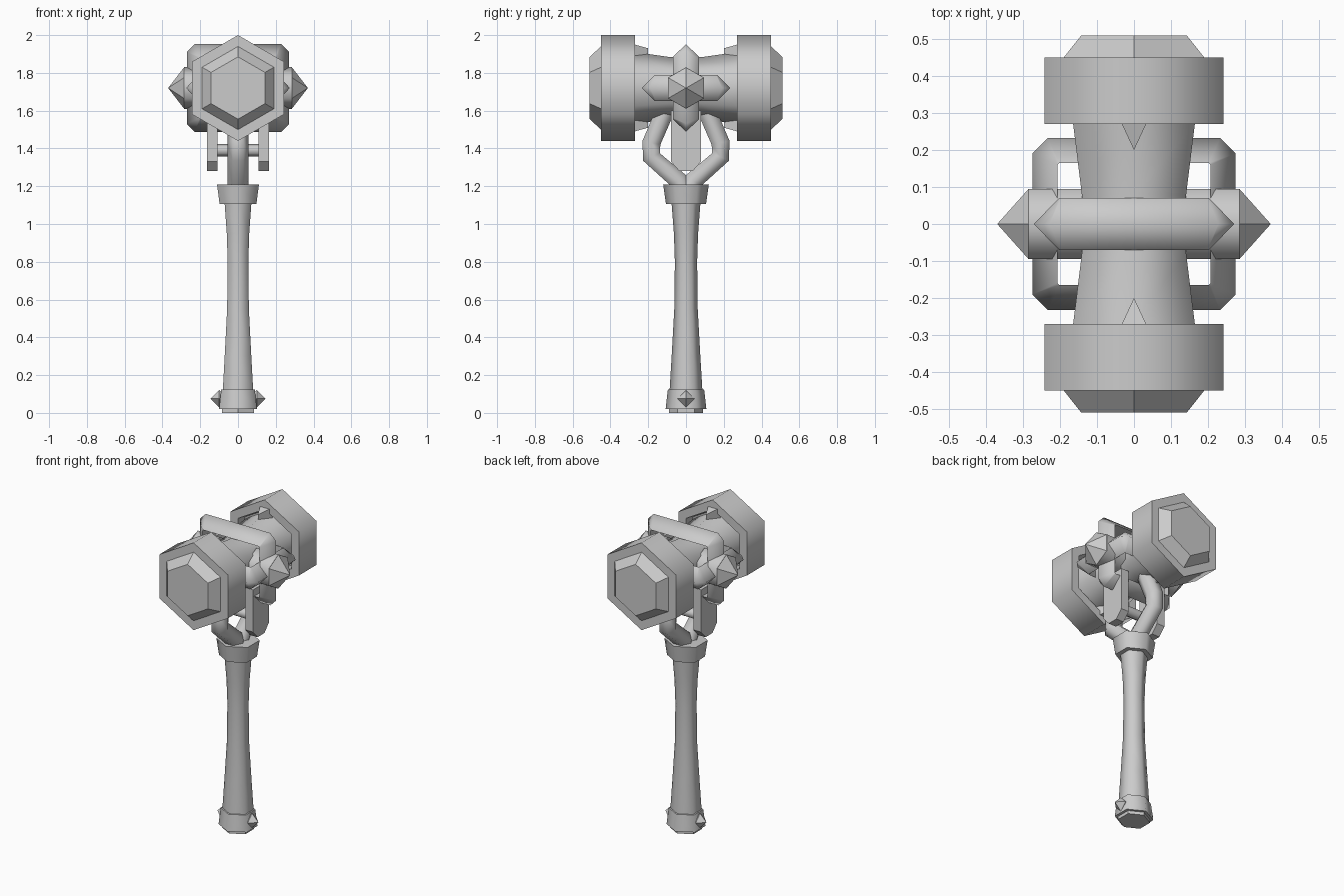
import bpy, bmesh, math
from mathutils import Vector

if "Cube" in bpy.data.objects:
    bpy.data.objects.remove(bpy.data.objects["Cube"])

grey = bpy.data.materials.new("plain_grey")
grey.use_nodes = True
grey.diffuse_color = (0.6, 0.6, 0.6, 1)
grey.node_tree.nodes["Principled BSDF"].inputs["Base Color"].default_value = (0.6, 0.6, 0.6, 1)

MID = 1.72  # height of the head axis
# each axis: direction, corner direction, third direction
AXES = {"x": ((1, 0, 0), (0, 0, 1), (0, 1, 0)),
        "y": ((0, 1, 0), (0, 0, 1), (1, 0, 0)),
        "z": ((0, 0, 1), (0, 1, 0), (1, 0, 0))}


def finish(obj, smooth):
    """Give the part its colour and shading; smooth is an angle, 0 is flat."""
    obj.data.materials.append(grey)
    bpy.ops.object.select_all(action="DESELECT")
    obj.select_set(True)
    bpy.context.view_layer.objects.active = obj
    if smooth:
        bpy.ops.object.shade_smooth_by_angle(angle=math.radians(smooth))
    return obj


def build(name, rings, smooth=0, closed=False):
    """Bridge equal rings of points; cap the ends unless closed."""
    bm = bmesh.new()
    loops = [[bm.verts.new(p) for p in ring] for ring in rings]
    n = len(loops[0])
    pairs = list(zip(loops, loops[1:])) + ([(loops[-1], loops[0])] if closed else [])
    for a, b in pairs:
        for i in range(n):
            j = (i + 1) % n
            bm.faces.new((a[i], a[j], b[j], b[i]))
    if not closed:
        bm.faces.new(loops[0])
        bm.faces.new(loops[-1])
    bmesh.ops.remove_doubles(bm, verts=bm.verts, dist=0.0005)
    bmesh.ops.recalc_face_normals(bm, faces=bm.faces)
    mesh = bpy.data.meshes.new(name)
    bm.to_mesh(mesh)
    bm.free()
    obj = bpy.data.objects.new(name, mesh)
    bpy.context.collection.objects.link(obj)
    return finish(obj, smooth)


def turned(name, axis, profile, centre=(0, 0, 0), sides=6, smooth=0, squash=1):
    """Faceted solid along an axis from (position, corner radius) pairs."""
    w, u, v = (Vector(d) for d in AXES[axis])
    rings = []
    for pos, r in profile:
        angles = [2 * math.pi * i / sides for i in range(sides)]
        rings.append([Vector(centre) + w * pos + u * r * math.cos(a)
                      + v * r * squash * math.sin(a) for a in angles])
    return build(name, rings, smooth)


def band(name, half_a, half_b, place):
    """Chamfered rectangular loop with a ridge along its outside."""
    rings = []
    for d, h in ((0, -0.07), (0.068, 0), (0, 0.07)):
        a, b, c = half_a + d, half_b + d, 0.005 + 0.55 * d
        quarter = [(a, b - c), (a - c, b)]
        pts = quarter + [(-x, y) for x, y in reversed(quarter)]
        pts += [(-x, -y) for x, y in pts]
        rings.append([place(x, y, h) for x, y in pts])
    return build(name, rings, smooth=100, closed=True)


# Handle, pommel and collar
turned("handle", "z", [(0.1, 0.088), (0.3, 0.076), (0.55, 0.062), (0.8, 0.059),
                       (0.95, 0.064), (1.13, 0.078)], smooth=70, squash=1.07)
turned("pommel", "z", [(0.02, 0.108), (0.125, 0.096)], smooth=70, squash=1.07)
turned("pommel_plug", "z", [(0, 0.09), (0.03, 0.09)], squash=1.07)
turned("collar", "z", [(1.105, 0.106), (1.21, 0.121)], smooth=70, squash=1.06)

# Waisted core of the head
turned("head_core", "y", [(-0.33, 0.195), (-0.27, 0.19), (-0.08, 0.163),
                          (0.08, 0.163), (0.27, 0.19), (0.33, 0.195)],
       (0, 0, MID), smooth=70)

# Loops around the head
band("upright_band", 0.203, 0.164, lambda a, b, h: (a, h, MID + b))
band("side_grip_band", 0.207, 0.165, lambda a, b, h: (a, b, MID + h))

for s, end in ((-1, "front"), (1, "back")):
    # Striking blocks with a recessed inner face and a raised outer face
    turned(end + "_block", "y", [(s * 0.32, 0.205), (s * 0.27, 0.22),
                                 (s * 0.27, 0.28), (s * 0.45, 0.28)],
           (0, 0, MID), smooth=65)
    turned(end + "_striking_face", "y", [(s * 0.44, 0.222), (s * 0.45, 0.22),
                                         (s * 0.51, 0.165)], (0, 0, MID))
    # Wedges between block and core, above and below
    for t, level in ((1, "top"), (-1, "bottom")):
        build(f"{end}_{level}_wedge",
              [[(-0.042, s * 0.29, MID + t * 0.16), (0.042, s * 0.29, MID + t * 0.16),
                (0, s * 0.2, MID + t * 0.16)],
               [(-0.042, s * 0.29, MID + t * 0.235), (0.042, s * 0.29, MID + t * 0.235),
                (0, s * 0.2, MID + t * 0.21)]])
    # Forked arm from the collar to the core
    curve = bpy.data.curves.new(end + "_fork_arm", "CURVE")
    curve.dimensions = "3D"
    curve.bevel_depth = 0.056
    curve.bevel_resolution = 1
    curve.use_fill_caps = True
    path = [(0.01, 1.17), (0.04, 1.23), (0.183, 1.355), (0.183, 1.43), (0.11, 1.6)]
    spline = curve.splines.new("POLY")
    spline.points.add(len(path) - 1)
    for point, (y, z) in zip(spline.points, path):
        point.co = (0, s * y, z, 1)
    arm = bpy.data.objects.new(end + "_fork_arm", curve)
    bpy.context.collection.objects.link(arm)
    bpy.ops.object.select_all(action="DESELECT")
    arm.select_set(True)
    bpy.context.view_layer.objects.active = arm
    bpy.ops.object.convert(target="MESH")
    finish(bpy.context.view_layer.objects.active, 70)

for s, side in ((-1, "right"), (1, "left")):
    # Side spikes on six-sided mounts
    turned(side + "_spike_mount", "x", [(s * 0.13, 0.11), (s * 0.286, 0.11)],
           (0, 0, MID), smooth=70)
    turned(side + "_spike", "x", [(s * 0.285, 0.11), (s * 0.37, 0)], (0, 0, MID))
    # Hanging plates with pointed lower ends
    outline = [(-0.08, 1.6), (-0.08, 1.33), (-0.035, 1.28),
               (0.035, 1.28), (0.08, 1.33), (0.08, 1.6)]
    build(side + "_hanging_plate",
          [[(s * x, y, z) for y, z in outline] for x in (0.108, 0.163)])
    # Pommel studs
    turned(side + "_pommel_stud", "x", [(-0.045, 0), (0, 0.046), (0.045, 0)],
           (s * 0.1, 0, 0.075), sides=4)

# Pin joining the plates through the fork
turned("cross_pin", "x", [(-0.13, 0.033), (0.13, 0.033)], (0, 0, 1.39), smooth=70)
